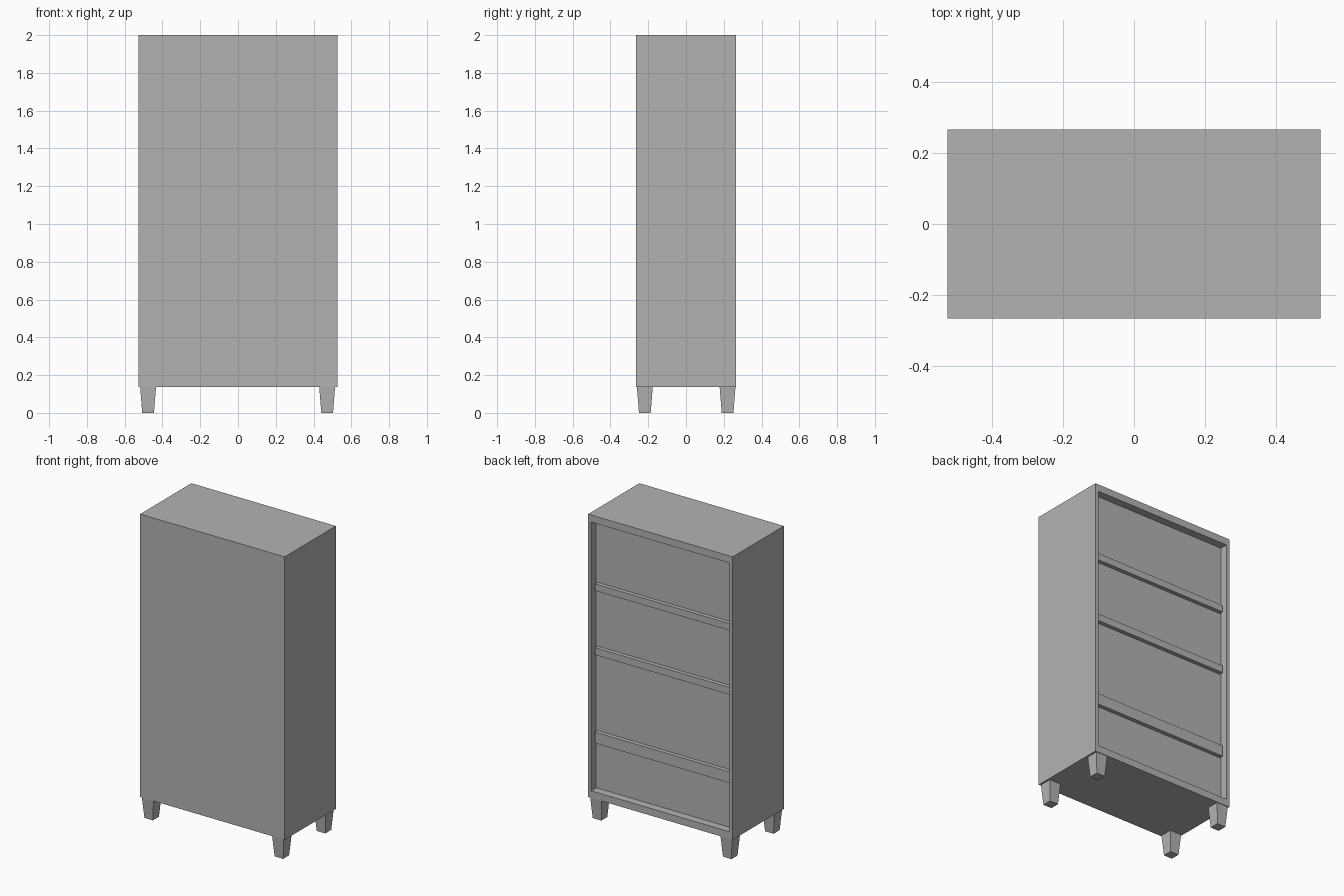
import bpy, bmesh
from mathutils import Matrix, Vector

default = bpy.data.objects.get("Cube")
if default:
    bpy.data.objects.remove(default, do_unlink=True)

HALF_W, HALF_D = 0.526, 0.266      # cabinet half width and depth
BASE, TOP = 0.138, 2.0             # cabinet underside and top
SIDE_RIM, END_RIM = 0.031, 0.047   # rim widths around the back recess
RECESS, SHELF_SETBACK = 0.052, 0.025

grey = bpy.data.materials.new("plain grey")
grey.use_nodes = True
colour = (0.45, 0.45, 0.45, 1)
grey.diffuse_color = colour
grey.node_tree.nodes["Principled BSDF"].inputs["Base Color"].default_value = colour


def box_mesh(low, high):
    """Box between two corners, as a bmesh."""
    low, high = Vector(low), Vector(high)
    bm = bmesh.new()
    place = Matrix.Translation((low + high) / 2) @ Matrix.Diagonal((high - low).to_4d())
    place[3][3] = 1
    bmesh.ops.create_cube(bm, size=1, matrix=place)
    return bm


def finish(name, bm):
    bmesh.ops.recalc_face_normals(bm, faces=bm.faces)
    mesh = bpy.data.meshes.new(name)
    bm.to_mesh(mesh)
    bm.free()
    mesh.materials.append(grey)
    obj = bpy.data.objects.new(name, mesh)
    bpy.context.scene.collection.objects.link(obj)
    return obj


# Cabinet body with a shallow recess in its back
bm = box_mesh((-HALF_W, -HALF_D, BASE), (HALF_W, HALF_D, TOP))
back = max(bm.faces, key=lambda f: f.calc_center_median().y)
bmesh.ops.inset_region(bm, faces=[back], thickness=SIDE_RIM)
middle = (BASE + TOP) / 2
for v in back.verts:
    v.co.z = TOP - END_RIM if v.co.z > middle else BASE + END_RIM
pocket = bmesh.ops.extrude_face_region(bm, geom=[back])
moved = [g for g in pocket["geom"] if isinstance(g, bmesh.types.BMVert)]
bmesh.ops.translate(bm, verts=moved, vec=(0, -RECESS, 0))
if back.is_valid:
    bmesh.ops.delete(bm, geom=[back], context='FACES_ONLY')
finish("cabinet_body", bm)

# Cross rails set back inside the recess
for name, low, high in (("lower_rail", 0.492, 0.565),
                        ("middle_rail", 1.073, 1.12),
                        ("upper_rail", 1.495, 1.54)):
    x = HALF_W - SIDE_RIM
    finish(name, box_mesh((-x, HALF_D - RECESS, low),
                          (x, HALF_D - SHELF_SETBACK, high)))

# Four square feet, tapering downwards
for side, x in (("right", -0.476), ("left", 0.472)):
    for end, y in (("front", -0.218), ("back", 0.22)):
        r = 0.042
        bm = box_mesh((x - r, y - r, 0), (x + r, y + r, BASE))
        for v in bm.verts:
            if v.co.z < BASE / 2:
                v.co.x = x + (v.co.x - x) * 0.74
                v.co.y = y + (v.co.y - y) * 0.74
        finish(f"{end}_{side}_foot", bm)
